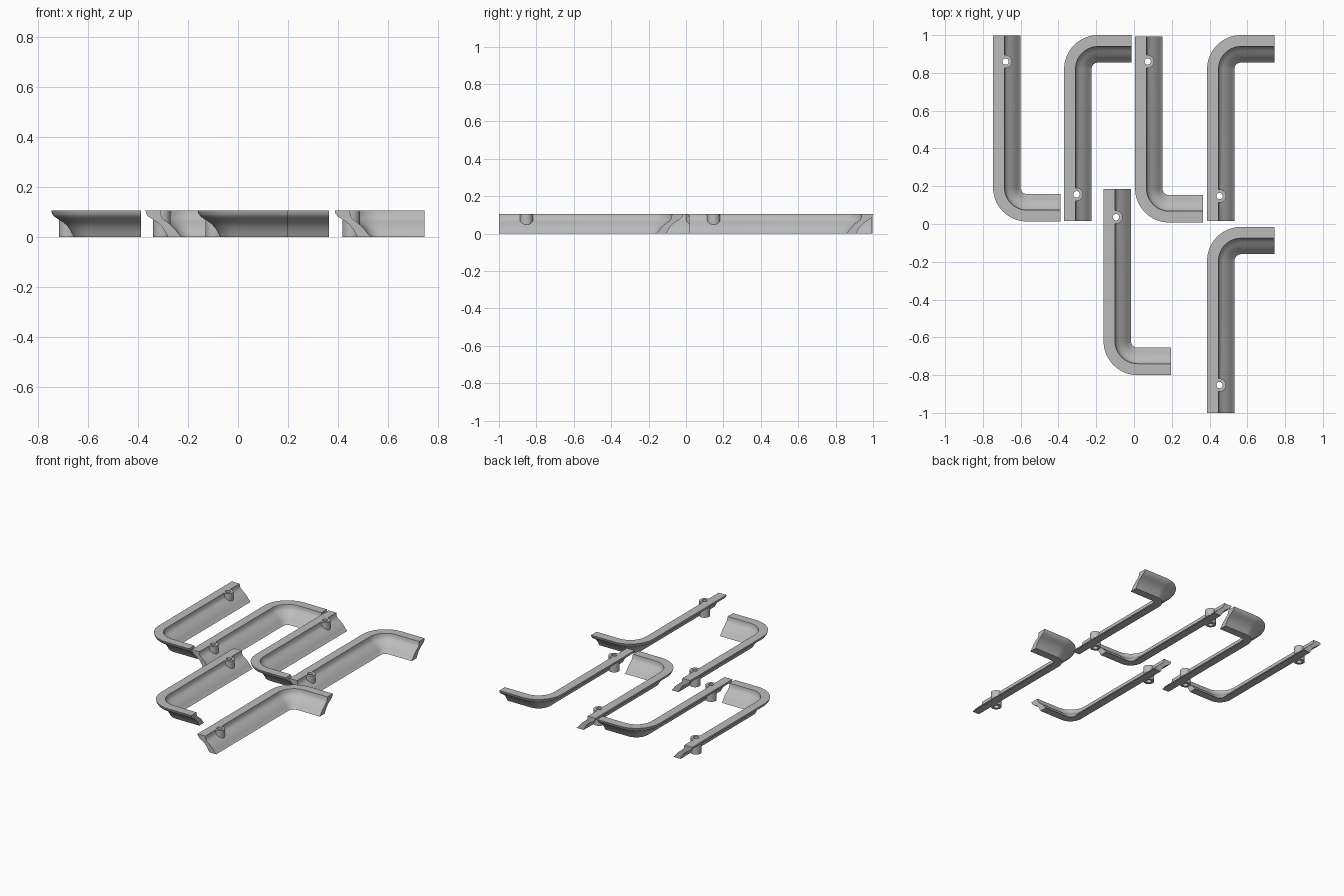
import bpy, bmesh, math

if "Cube" in bpy.data.objects:
    bpy.data.objects.remove(bpy.data.objects["Cube"])

H = 0.105          # strip height
LENGTH = 0.985     # long run
REACH = 0.358      # short leg
BEND = 0.18        # outer bend radius
BOSS_OFF = 0.066   # boss centre from the outer edge

grey = bpy.data.materials.new("plain grey")
grey.diffuse_color = (0.5, 0.5, 0.5, 1)
grey.use_nodes = True
grey.node_tree.nodes["Principled BSDF"].inputs["Base Color"].default_value = grey.diffuse_color

# Cross-section: (distance inward from outer edge, height)
FRONT = [(0.06, H), (0.063, 0.085), (0.07, 0.072), (0.085, 0.061), (0.10, 0.049),
         (0.113, 0.037), (0.124, 0.024), (0.134, 0.01), (0.145, 0)]
BACK = [(0.09, 0), (0.085, 0.01), (0.078, 0.023), (0.068, 0.038), (0.055, 0.052),
        (0.04, 0.063), (0.024, 0.073), (0.011, 0.082), (0.003, 0.093), (0, H)]
SECTION = FRONT + BACK


def sweep_stations():
    """Outer-edge points with inward normals: long run, bend, short leg."""
    out = [(0, LENGTH, 1, 0)]
    n = 16
    for i in range(n + 1):
        a = math.pi / 2 * i / n
        c, s = math.cos(a), math.sin(a)
        out.append((BEND - BEND * c, BEND - BEND * s, c, s))
    out.append((REACH, 0, 0, 1))
    return out


def cylinder(name, x, y, r, z0, z1):
    bpy.ops.mesh.primitive_cylinder_add(vertices=32, radius=r, depth=z1 - z0,
                                        location=(x, y, (z0 + z1) / 2))
    ob = bpy.context.object
    ob.name = name
    ob.data.materials.append(grey)
    return ob


def boolean(target, tool, operation):
    mod = target.modifiers.new(operation.lower(), 'BOOLEAN')
    mod.operation, mod.object, mod.solver = operation, tool, 'EXACT'
    bpy.context.view_layer.objects.active = target
    bpy.ops.object.modifier_apply(modifier=mod.name)
    bpy.data.objects.remove(tool)


def bracket(name, x0, y_end, side, boss_y):
    """side 1: leg at the low-y end; side -1: mirrored, leg at the high-y end."""
    def place(px, py):
        return x0 + px, y_end + side * py

    # swept angled strip
    bm = bmesh.new()
    rings = []
    for px, py, nx, ny in sweep_stations():
        rings.append([bm.verts.new((*place(px + nx * d, py + ny * d), z)) for d, z in SECTION])
    k = len(SECTION)
    for a, b in zip(rings, rings[1:]):
        for i in range(k):
            j = (i + 1) % k
            bm.faces.new((a[i], a[j], b[j], b[i]))
    bm.faces.new(rings[0])
    bm.faces.new(rings[-1][::-1])
    bmesh.ops.recalc_face_normals(bm, faces=bm.faces)
    me = bpy.data.meshes.new(name)
    bm.to_mesh(me)
    bm.free()
    me.materials.append(grey)
    ob = bpy.data.objects.new(name, me)
    bpy.context.collection.objects.link(ob)

    # screw boss with a through hole
    bx = x0 + BOSS_OFF
    boolean(ob, cylinder("boss", bx, boss_y, 0.035, 0, H), 'UNION')
    boolean(ob, cylinder("hole", bx, boss_y, 0.017, -0.05, H + 0.05), 'DIFFERENCE')

    bpy.ops.object.select_all(action='DESELECT')
    ob.select_set(True)
    bpy.context.view_layer.objects.active = ob
    bpy.ops.object.shade_smooth_by_angle(angle=math.radians(30))


# name, outer x, outer y of the leg, direction, boss y
bracket("bracket_rear_left", -0.746, 0.013, 1, 0.86)
bracket("bracket_rear_mid_left", -0.37, 1.0, -1, 0.157)
bracket("bracket_rear_mid_right", 0.006, 0.008, 1, 0.86)
bracket("bracket_rear_right", 0.387, 1.0, -1, 0.148)
bracket("bracket_front_left", -0.161, -0.80, 1, 0.036)
bracket("bracket_front_right", 0.387, -0.015, -1, -0.853)
